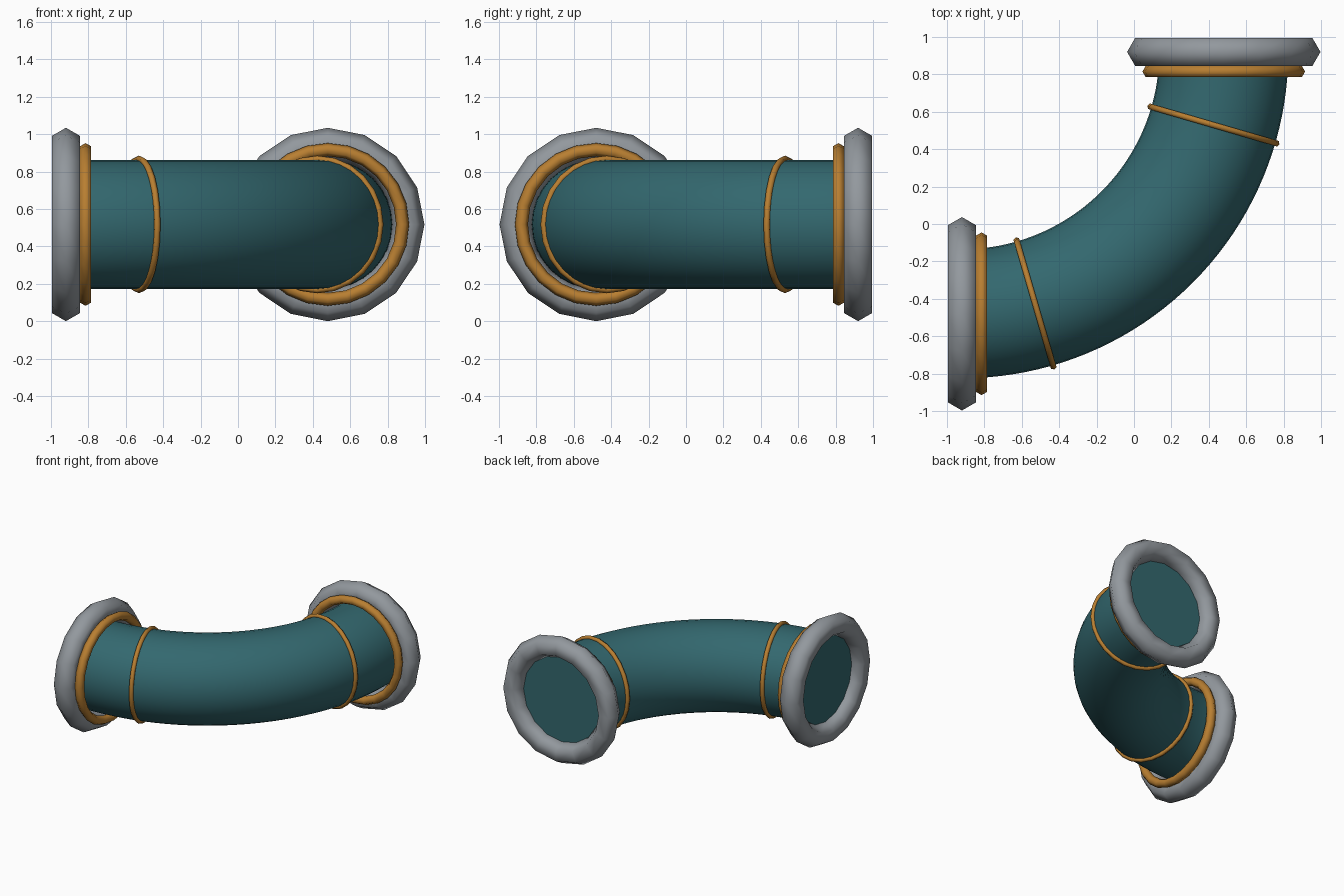
import bpy, bmesh
from math import sin, cos, pi, radians
from mathutils import Vector

if "Cube" in bpy.data.objects:
    bpy.data.objects.remove(bpy.data.objects["Cube"])

R, TUBE, Z = 1.40, 0.345, 0.517          # bend radius, pipe radius, axis height
CENTRE = Vector((-0.92, 0.92, Z))        # centre of the quarter bend


def material(name, rgb):
    m = bpy.data.materials.new(name)
    m.diffuse_color = (*rgb, 1)
    m.use_nodes = True
    m.node_tree.nodes["Principled BSDF"].inputs["Base Color"].default_value = m.diffuse_color
    return m


teal = material("teal", (0.033, 0.138, 0.158))
gold = material("gold", (0.48, 0.21, 0.031))
grey = material("grey", (0.29, 0.315, 0.34))


def on_bend(a):
    return CENTRE + Vector((R * sin(a), -R * cos(a), 0))


def ring(name, a, loc, major, minor, segs, mat):
    # torus facing along the pipe direction at bend angle a
    bpy.ops.mesh.primitive_torus_add(
        location=loc, rotation=(0, pi / 2, a), major_radius=major,
        minor_radius=minor, major_segments=segs, minor_segments=6)
    ob = bpy.context.object
    ob.name = name
    ob.data.materials.append(mat)
    bpy.ops.object.shade_smooth()


# curved pipe with closed ends
STEPS, SIDES = 40, 32
bm = bmesh.new()
loops = []
for i in range(STEPS + 1):
    a = pi / 2 * i / STEPS
    out = Vector((sin(a), -cos(a), 0))
    loops.append([bm.verts.new(on_bend(a) + TUBE * (
        out * cos(t) + Vector((0, 0, sin(t)))))
        for t in (2 * pi * k / SIDES for k in range(SIDES))])
for l0, l1 in zip(loops, loops[1:]):
    for k in range(SIDES):
        n = (k + 1) % SIDES
        bm.faces.new((l0[k], l0[n], l1[n], l1[k]))
bm.faces.new(loops[0])
bm.faces.new(loops[-1])
bmesh.ops.recalc_face_normals(bm, faces=bm.faces)
mesh = bpy.data.meshes.new("pipe")
bm.to_mesh(mesh)
bm.free()
mesh.materials.append(teal)
pipe = bpy.data.objects.new("pipe", mesh)
bpy.context.collection.objects.link(pipe)
bpy.ops.object.select_all(action='DESELECT')
pipe.select_set(True)
bpy.context.view_layer.objects.active = pipe
bpy.ops.object.shade_smooth_by_angle(angle=radians(40))

# flange, collar and thin band at each end
for label, a, inward in (("left", 0, 1), ("back", pi / 2, -1)):
    end = on_bend(a)
    along = Vector((cos(a), sin(a), 0)) * inward
    ring(label + "_flange", a, end, 0.43, 0.087, 16, grey)
    ring(label + "_collar", a, end + along * 0.105, 0.40, 0.035, 24, gold)
    b = a + inward * radians(16.2)
    ring(label + "_band", b, on_bend(b), 0.35, 0.018, 24, gold)
